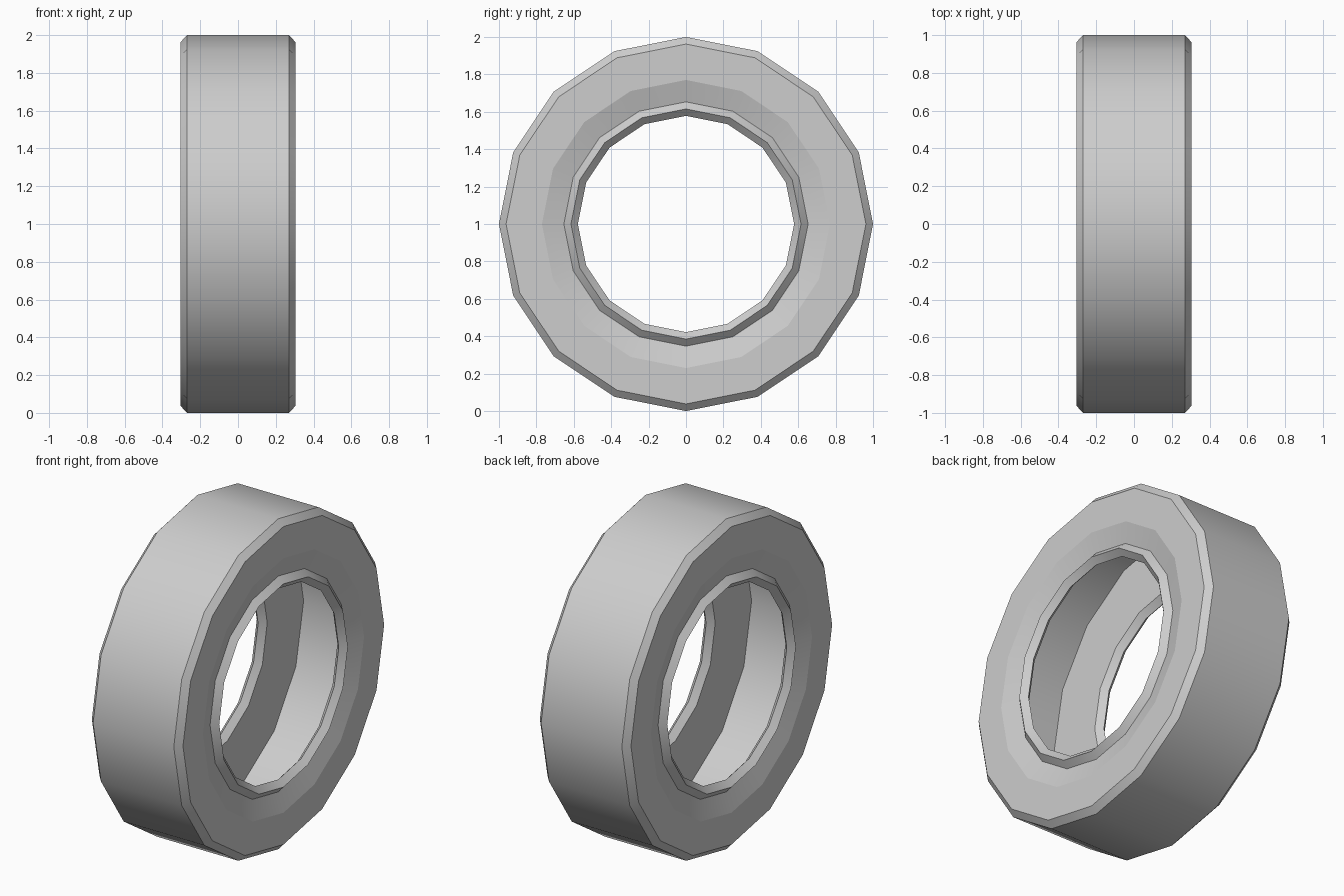
import bpy
import bmesh
from math import radians, hypot
from mathutils import Matrix, Vector

cube = bpy.data.objects.get("Cube")
if cube:
    bpy.data.objects.remove(cube, do_unlink=True)

SIDES = 16
DISH_R = 0.77


def make_material(name, color):
    mat = bpy.data.materials.new(name)
    mat.use_nodes = True
    mat.diffuse_color = color
    mat.node_tree.nodes["Principled BSDF"].inputs["Base Color"].default_value = color
    return mat


def lathe_x(name, profile, mat):
    """Spin a closed (x, radius) profile about the x axis, centred at z = 1."""
    bm = bmesh.new()
    verts = [bm.verts.new((x, 0, r)) for x, r in profile]
    edges = [bm.edges.new((v, verts[(i + 1) % len(verts)])) for i, v in enumerate(verts)]
    bmesh.ops.spin(bm, geom=verts + edges, cent=(0, 0, 0), axis=(1, 0, 0),
                   angle=radians(360), steps=SIDES, use_merge=True)
    bmesh.ops.remove_doubles(bm, verts=bm.verts, dist=0.0005)
    bmesh.ops.recalc_face_normals(bm, faces=bm.faces)
    # Crisp crease where the sidewall starts to dish
    for e in bm.edges:
        if all(abs(hypot(v.co.y, v.co.z) - DISH_R) < 0.001 for v in e.verts):
            e.smooth = False
    bmesh.ops.transform(bm, matrix=Matrix.Translation(Vector((0, 0, 1))), verts=bm.verts)
    mesh = bpy.data.meshes.new(name)
    bm.to_mesh(mesh)
    bm.free()
    mesh.materials.append(mat)
    obj = bpy.data.objects.new(name, mesh)
    bpy.context.collection.objects.link(obj)
    bpy.context.view_layer.objects.active = obj
    obj.select_set(True)
    bpy.ops.object.shade_smooth_by_angle(angle=radians(30))
    obj.select_set(False)
    return obj


# Half section: tread, shoulder chamfer, dished sidewall, bead with a
# knife-edged rim, back-bevelled lip, thin-walled hollow inside
half = [(0.27, 1.0), (0.305, 0.962), (0.305, DISH_R), (0.27, 0.653),
        (0.305, 0.615), (0.27, 0.578), (0.235, 0.615), (0.235, 0.963)]
section = half + [(-x, r) for x, r in reversed(half)]

lathe_x("tyre", section, make_material("rubber_grey", (0.61, 0.61, 0.61, 1)))
